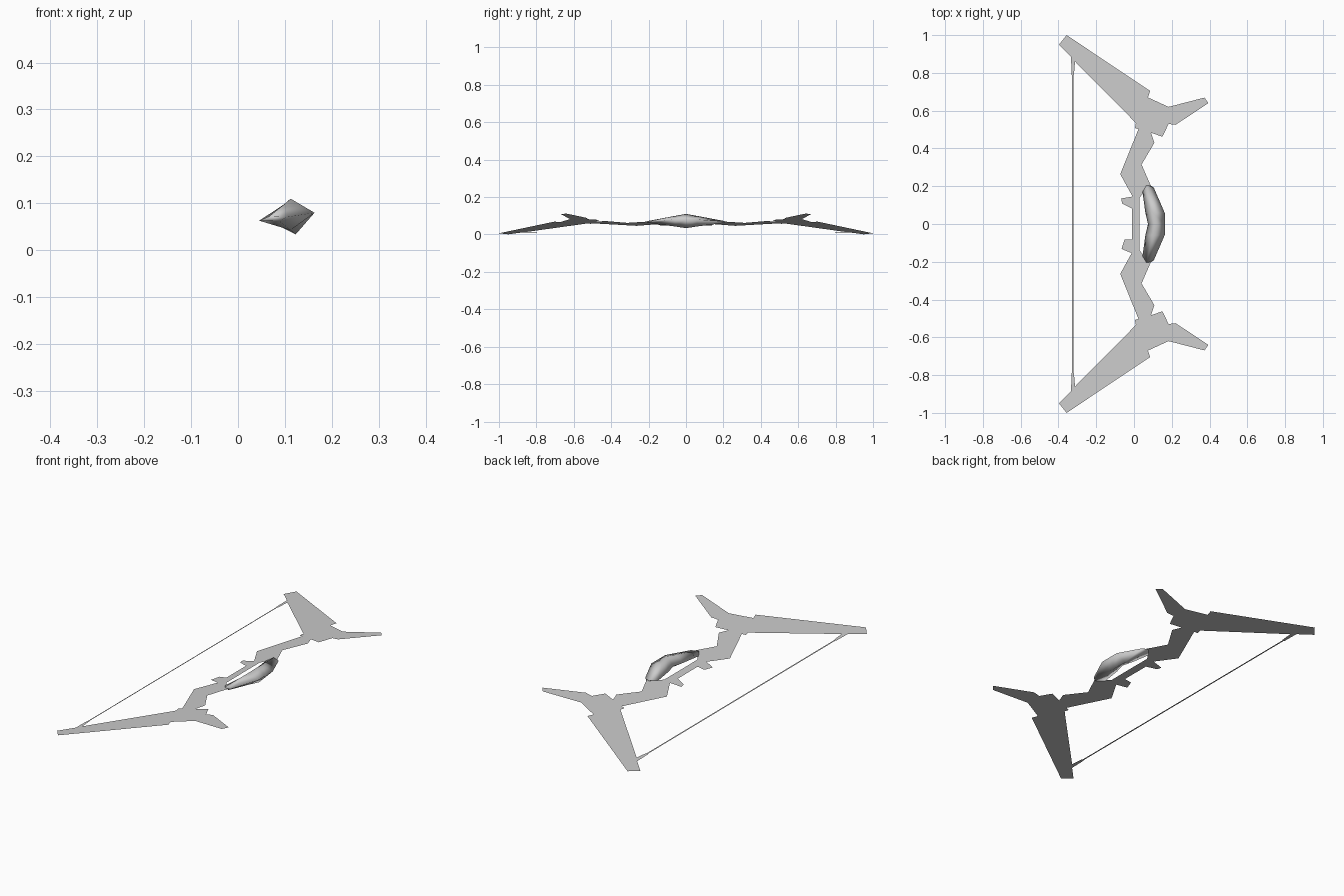
import bpy, bmesh, math

cube = bpy.data.objects.get("Cube")
if cube:
    bpy.data.objects.remove(cube, do_unlink=True)

grey = bpy.data.materials.new("plain grey")
grey.use_nodes = True
GREY = (0.6, 0.6, 0.6, 1)
grey.diffuse_color = GREY
grey.node_tree.nodes["Principled BSDF"].inputs["Base Color"].default_value = GREY


def sheet_z(x):
    """Height of the tilted sheet that the whole bow is cut from."""
    return 0.0565 + 0.1405 * x


def make_object(name, verts, faces):
    mesh = bpy.data.meshes.new(name)
    mesh.from_pydata(verts, [], faces)
    mesh.materials.append(grey)
    obj = bpy.data.objects.new(name, mesh)
    bpy.context.collection.objects.link(obj)
    return obj


def sheet(name, outline, side=1):
    """Flat cut-out facing up; side=-1 mirrors it front to back."""
    verts = [(x, side * y, max(0, sheet_z(x))) for x, y in outline]
    obj = make_object(name, verts, [range(len(verts))])
    if obj.data.polygons[0].normal.z < 0:
        obj.data.flip_normals()
    return obj


# Limb: blade, forward prong and zigzag arm down to the grip
limb = [(-0.357, 1.0), (0.085, 0.705), (0.074, 0.67), (0.183, 0.62),
        (0.373, 0.669), (0.394, 0.64), (0.22, 0.525), (0.183, 0.53),
        (0.151, 0.462), (0.09, 0.483), (0.108, 0.43), (0.04, 0.315),
        (0.088, 0.205), (0.05, 0.165), (0.03, 0.14), (-0.01, 0.15),
        (-0.073, 0.264), (0.024, 0.503), (0.005, 0.508), (0.01, 0.535),
        (-0.312, 0.86), (-0.333, 0.885), (-0.397, 0.95)]

# Wider end of the string
string_end = [(-0.333, 0.888), (-0.312, 0.86), (-0.318, 0.79), (-0.331, 0.79)]

for label, side in (("back", 1), ("front", -1)):
    sheet(label + "_limb", limb, side)
    sheet(label + "_string_end", string_end, side)

# Bowstring
sheet("string", [(-0.328, -0.8), (-0.321, -0.8), (-0.321, 0.8), (-0.328, 0.8)])

# Narrow bar behind the grip, with its two small fins
sheet("centre_bar", [(-0.01, -0.15), (0.03, -0.14), (0.03, 0.14), (-0.01, 0.15)])
sheet("back_fin", [(-0.01, 0.145), (-0.068, 0.135), (-0.063, 0.108), (-0.01, 0.082)])
sheet("front_fin", [(-0.01, -0.083), (-0.05, -0.083), (-0.066, -0.132), (-0.01, -0.155)])

# Grip: a bowed four-sided tube; each ring is inner, top, outer, bottom
half_rings = [
    [(0.045, 0.17, 0.063), (0.066, 0.205, 0.072), (0.105, 0.192, 0.071), (0.088, 0.205, 0.062)],
    [(0.06, 0.06, 0.065), (0.1, 0.06, 0.099), (0.163, 0.058, 0.08), (0.112, 0.06, 0.043)],
]
middle = [(0.074, 0, 0.067), (0.112, 0, 0.11), (0.163, 0, 0.08), (0.123, 0, 0.034)]
rings = half_rings + [middle] + [[(x, -y, z) for x, y, z in r] for r in reversed(half_rings)]
verts = [v for r in rings for v in r]
faces = [(4 * i + j, 4 * i + (j + 1) % 4, 4 * i + 4 + (j + 1) % 4, 4 * i + 4 + j)
         for i in range(len(rings) - 1) for j in range(4)]
faces += [(0, 1, 2, 3), (16, 17, 18, 19)]
grip = make_object("grip", verts, faces)
bm = bmesh.new()
bm.from_mesh(grip.data)
bmesh.ops.recalc_face_normals(bm, faces=bm.faces)
bm.to_mesh(grip.data)
bm.free()
for poly in grip.data.polygons:
    poly.use_smooth = True
